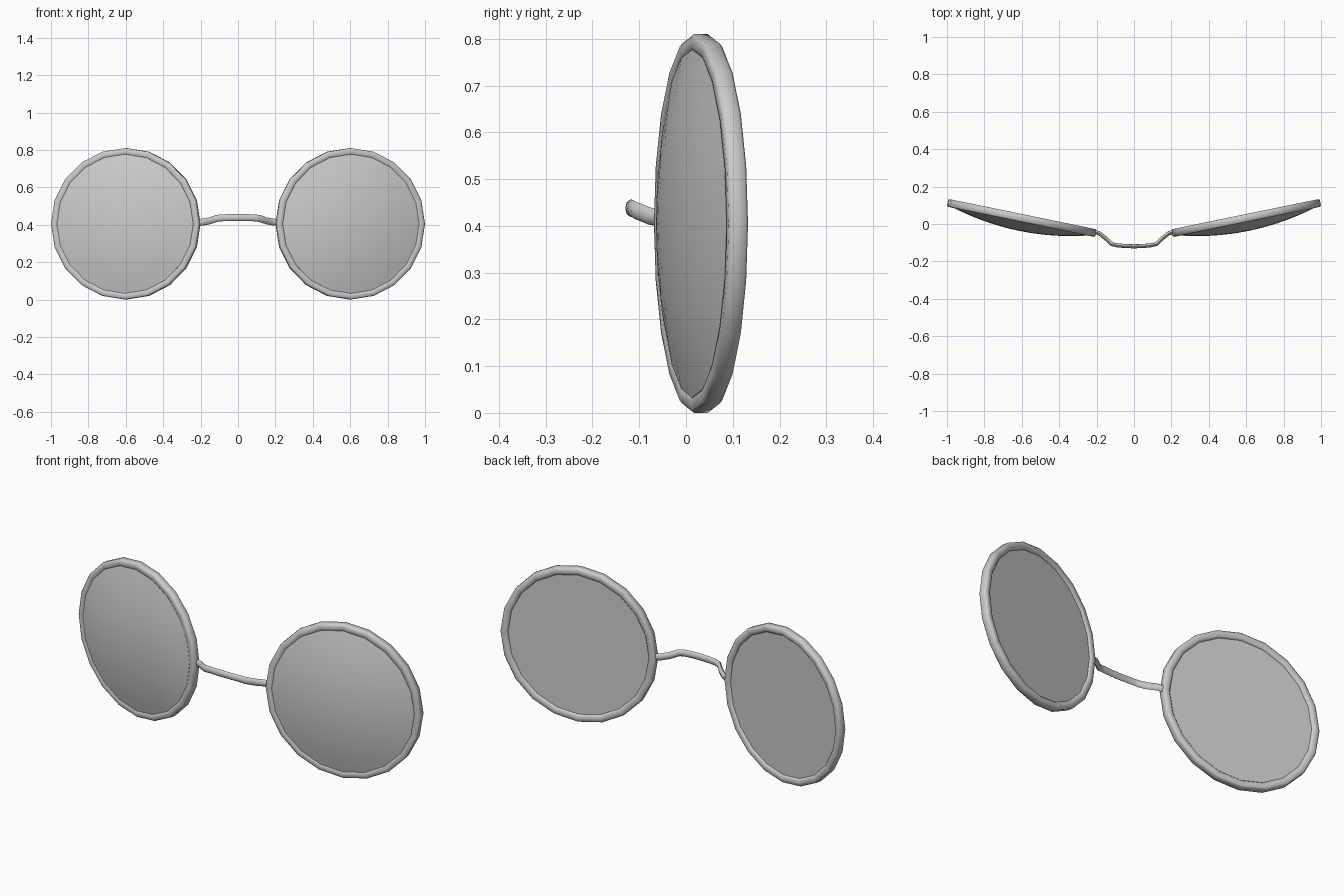
import bpy, bmesh, math
from mathutils import Matrix, Vector

cube = bpy.data.objects.get("Cube")
if cube:
    bpy.data.objects.remove(cube)

grey = bpy.data.materials.new("plain_grey")
grey.use_nodes = True
colour = (0.6, 0.6, 0.6, 1)
grey.diffuse_color = colour
grey.node_tree.nodes["Principled BSDF"].inputs["Base Color"].default_value = colour

SIDES = 20
TILT = math.radians(11.6)


def make_object(name, bm, angle):
    bmesh.ops.recalc_face_normals(bm, faces=bm.faces)
    mesh = bpy.data.meshes.new(name)
    bm.to_mesh(mesh)
    bm.free()
    mesh.materials.append(grey)
    obj = bpy.data.objects.new(name, mesh)
    bpy.context.collection.objects.link(obj)
    bpy.ops.object.select_all(action="DESELECT")
    obj.select_set(True)
    bpy.context.view_layer.objects.active = obj
    bpy.ops.object.shade_smooth_by_angle(angle=math.radians(angle))
    return obj


def skin(bm, rings, closed=False):
    """Join equal rings of vertices with quads."""
    pairs = list(zip(rings, rings[1:]))
    if closed:
        pairs.append((rings[-1], rings[0]))
    for a, b in pairs:
        for i in range(len(a)):
            j = (i + 1) % len(a)
            bm.faces.new((a[i], a[j], b[j], b[i]))


def circle(bm, radius, forward):
    """Ring of vertices around the front axis."""
    angles = [2 * math.pi * i / SIDES for i in range(SIDES)]
    return [bm.verts.new((radius * math.cos(a), -forward, radius * math.sin(a)))
            for a in angles]


def place(bm, side):
    turn = Matrix.Rotation(side * TILT, 4, "Z")
    bm.transform(Matrix.Translation((side * 0.6, 0.032, 0.405)) @ turn)


def rim(name, side):
    bm = bmesh.new()
    half = [(0.405, 0.015), (0.398, 0.021), (0.375, 0.021), (0.367, 0.012)]
    section = half + [(r, -f) for r, f in reversed(half)]
    skin(bm, [circle(bm, r, f) for r, f in section], closed=True)
    place(bm, side)
    make_object(name, bm, 60)


def lens(name, side):
    bm = bmesh.new()
    edge, base, sag, steps = 0.372, 0.019, 0.051, 7
    rings = [circle(bm, edge, -0.011)]
    for i in range(steps):
        t = 1 - i / steps
        rings.append(circle(bm, edge * t, base + sag * (1 - t * t)))
    skin(bm, rings)
    bm.faces.new(rings[0])
    # Domed front closes on a centre point
    tip = bm.verts.new((0, -base - sag, 0))
    last = rings[-1]
    for i in range(SIDES):
        bm.faces.new((last[i], last[(i + 1) % SIDES], tip))
    place(bm, side)
    make_object(name, bm, 40)


def bridge():
    bm = bmesh.new()
    half = [(0.21, -0.042, 0.412), (0.185, -0.05, 0.415), (0.15, -0.078, 0.421),
            (0.118, -0.108, 0.433), (0.09, -0.114, 0.437), (0.045, -0.118, 0.438)]
    path = [Vector((-x, y, z)) for x, y, z in half]
    path += [Vector((0, -0.119, 0.438))] + [Vector(p) for p in reversed(half)]
    rings = []
    for i, p in enumerate(path):
        along = path[min(i + 1, len(path) - 1)] - path[max(i - 1, 0)]
        out = along.cross(Vector((0, 0, 1))).normalized()
        up = out.cross(along).normalized()
        ring = []
        for k in range(8):
            a = math.pi * k / 4
            ring.append(bm.verts.new(p + out * 0.011 * math.cos(a) + up * 0.0185 * math.sin(a)))
        rings.append(ring)
    skin(bm, rings)
    bm.faces.new(rings[0])
    bm.faces.new(rings[-1])
    make_object("nose_bridge", bm, 60)


for label, side in (("left", 1), ("right", -1)):
    rim(label + "_rim", side)
    lens(label + "_lens", side)
bridge()
